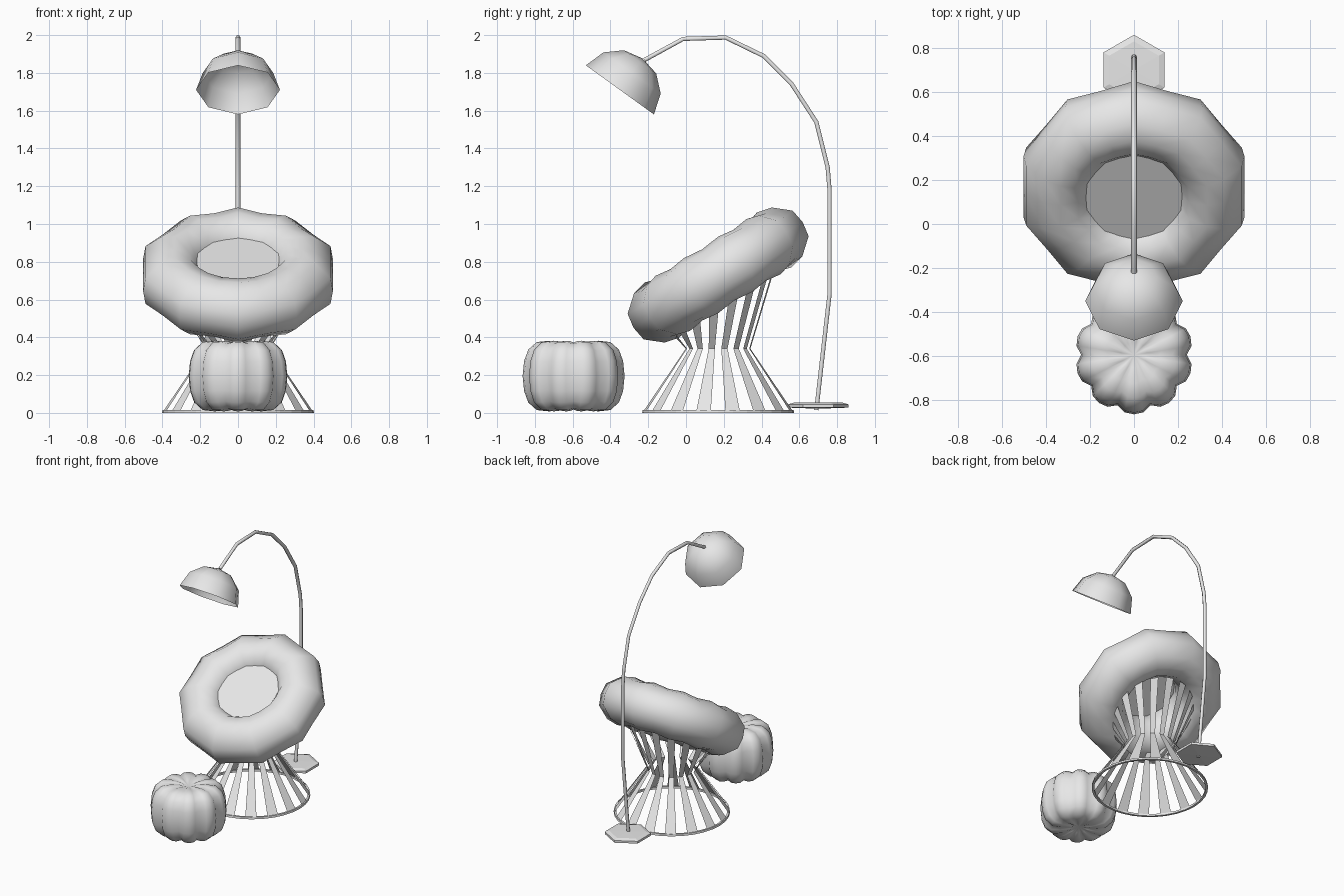
import bpy, bmesh
from math import sin, cos, pi, radians
from mathutils import Matrix, Vector

cube = bpy.data.objects.get("Cube")
if cube:
    bpy.data.objects.remove(cube)

grey = bpy.data.materials.new("light grey")
grey.use_nodes = True
grey.diffuse_color = (0.8, 0.8, 0.8, 1)
grey.node_tree.nodes["Principled BSDF"].inputs["Base Color"].default_value = (0.8, 0.8, 0.8, 1)


def finish(name, bm, matrix=Matrix(), smooth=True):
    """Turn a bmesh into an object placed by matrix."""
    bmesh.ops.recalc_face_normals(bm, faces=bm.faces)
    for f in bm.faces:
        f.smooth = smooth
    mesh = bpy.data.meshes.new(name)
    bm.to_mesh(mesh)
    bm.free()
    mesh.transform(matrix)
    mesh.materials.append(grey)
    ob = bpy.data.objects.new(name, mesh)
    bpy.context.collection.objects.link(ob)
    return ob


def lathe(name, profile, sides, matrix, start=0.0, closed=False, scallop=None, smooth=True):
    """Revolve (radius, height) points; scallop(i) scales radius and height of column i."""
    bm = bmesh.new()
    rings = []
    for r, h in profile:
        if r == 0:
            rings.append([bm.verts.new((0, 0, h))] * sides)
            continue
        ring = []
        for i in range(sides):
            a = start + 2 * pi * i / sides
            sr, sh = scallop(i) if scallop else (1, 1)
            ring.append(bm.verts.new((r * sr * cos(a), r * sr * sin(a), h * sh)))
        rings.append(ring)
    pairs = list(zip(rings, rings[1:]))
    if closed:
        pairs.append((rings[-1], rings[0]))
    for lo, hi in pairs:
        for i in range(sides):
            j = (i + 1) % sides
            corners = list(dict.fromkeys((lo[i], lo[j], hi[j], hi[i])))
            bm.faces.new(corners)
    return finish(name, bm, matrix, smooth)


def place(y, z, tilt=0.0):
    return Matrix.Translation((0, y, z)) @ Matrix.Rotation(radians(tilt), 4, "X")


# Tilted ring cushion with ten soft bulges
seat_frame = place(0.17, 0.73, 32)
upper = [(0.528, 0.0), (0.515, 0.08), (0.43, 0.153), (0.35, 0.172), (0.265, 0.145), (0.21, 0.07)]
lower = [(r, -h) for r, h in reversed(upper[1:])]
lathe("ring_cushion", upper + [(0.2, 0)] + lower, 20, seat_frame, pi / 2, True,
      lambda i: (1, 1) if i % 2 == 0 else (cos(pi / 10), 0.93))

# Seat panel filling the ring
lathe("seat_panel", [(0, 0.09), (0.235, 0.09), (0.235, 0.07), (0, 0.07)], 20,
      seat_frame, smooth=False)

# Hourglass base of bent flat slats
SLATS = 16
bm = bmesh.new()


def slat_row(a):
    foot = Vector((0.4 * cos(a), 0.17 + 0.4 * sin(a), 0.005))
    waist = Vector((0.172 * cos(a), 0.17 + 0.172 * sin(a), 0.34))
    head = seat_frame @ Vector((0.3 * cos(a), -0.06 + 0.31 * sin(a), -0.15))
    return [bm.verts.new(p) for p in (foot, waist, head)]


for k in range(SLATS):
    mid = 2 * pi * (k + 0.5) / SLATS
    left, right = slat_row(mid - pi / SLATS / 2), slat_row(mid + pi / SLATS / 2)
    for n in range(2):
        bm.faces.new((left[n], right[n], right[n + 1], left[n + 1]))
finish("base_slats", bm, smooth=False)

# Thin floor ring under the slats
lathe("floor_ring", [(0.385, 0), (0.402, 0), (0.4, 0.015), (0.385, 0.015)], 32,
      place(0.17, 0), closed=True, smooth=False)

# Lobed footstool
LOBE = [(0.89, 0.95), (0.98, 0.99), (1, 1), (0.98, 0.99)]
pouf_half = [(0.27, 0), (0.262, 0.08), (0.24, 0.14), (0.195, 0.18), (0.13, 0.187), (0.06, 0.18), (0, 0.165)]
pouf_bottom = [(r, -h) for r, h in reversed(pouf_half[1:])]
lathe("footstool", pouf_bottom + pouf_half, 40, place(-0.595, 0.195),
      scallop=lambda i: LOBE[i % 4])

# Floor lamp: hexagonal foot
lathe("lamp_foot", [(0, 0.022), (0.16, 0.028), (0.16, 0.045), (0.13, 0.054), (0, 0.056)], 6,
      place(0.7, 0), pi / 2, smooth=False)

# Arched lamp pole
path = [(0.69, 0.015), (0.76, 0.63), (0.76, 1.18), (0.75, 1.3), (0.69, 1.54), (0.56, 1.74),
        (0.41, 1.89), (0.21, 1.987), (-0.015, 1.98), (-0.22, 1.868)]
curve = bpy.data.curves.new("lamp_pole", "CURVE")
curve.dimensions = "3D"
curve.bevel_depth = 0.013
curve.bevel_resolution = 1
curve.use_fill_caps = True
spline = curve.splines.new("POLY")
spline.points.add(len(path) - 1)
for point, (y, z) in zip(spline.points, path):
    point.co = (0, y, z, 1)
curve.materials.append(grey)
bpy.context.collection.objects.link(bpy.data.objects.new("lamp_pole", curve))

# Open faceted lamp shade
lathe("lamp_shade", [(0.222, 0), (0.187, 0.11), (0.105, 0.183), (0, 0.205)], 8,
      place(-0.35, 1.71, -35.8))
